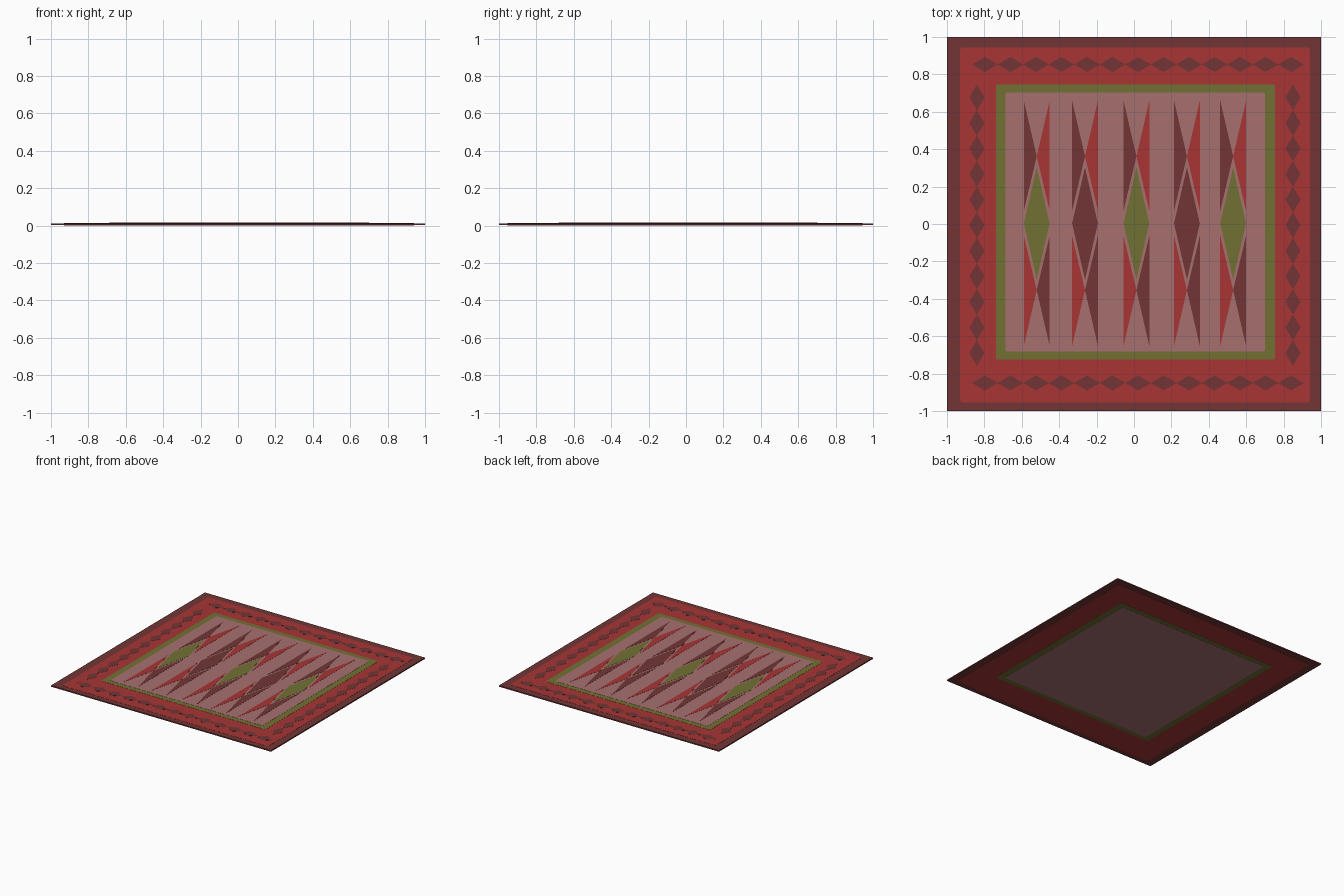
import bpy, bmesh, math

if "Cube" in bpy.data.objects:
    bpy.data.objects.remove(bpy.data.objects["Cube"])

def material(name, rgb):
    m = bpy.data.materials.new(name)
    m.diffuse_color = (*rgb, 1.0)
    m.use_nodes = True
    m.node_tree.nodes["Principled BSDF"].inputs["Base Color"].default_value = m.diffuse_color
    return m

MAROON = material("maroon", (0.171, 0.0356, 0.0356))
RED = material("red", (0.392, 0.0356, 0.0356))
GREEN = material("olive green", (0.165, 0.165, 0.0343))
PINK = material("dusty pink", (0.386, 0.162, 0.162))

def prisms(name, outlines, z0, z1, mat):
    """One flat-faced object made of upright prisms, one per outline."""
    bm = bmesh.new()
    for pts in outlines:
        lo = [bm.verts.new((x, y, z0)) for x, y in pts]
        hi = [bm.verts.new((x, y, z1)) for x, y in pts]
        bm.faces.new(lo)
        bm.faces.new(hi)
        n = len(pts)
        for i in range(n):
            j = (i + 1) % n
            bm.faces.new((lo[i], lo[j], hi[j], hi[i]))
    bmesh.ops.recalc_face_normals(bm, faces=bm.faces)
    me = bpy.data.meshes.new(name)
    bm.to_mesh(me)
    bm.free()
    me.materials.append(mat)
    ob = bpy.data.objects.new(name, me)
    bpy.context.collection.objects.link(ob)
    return ob

def rounded_rect(x0, x1, y0, y1, r):
    pts = []
    for k, (cx, cy) in enumerate([(x1 - r, y1 - r), (x0 + r, y1 - r),
                                  (x0 + r, y0 + r), (x1 - r, y0 + r)]):
        for s in range(4):
            a = math.radians(90 * k + 30 * s)
            pts.append((cx + r * math.cos(a), cy + r * math.sin(a)))
    return pts

def diamond(x, y, w, h):
    return [(x + w, y), (x, y + h), (x - w, y), (x, y - h)]

# Rug body: nested slabs, each showing on the top and the underside
prisms("outer_border", [[(-1, -1), (1, -1), (1, 1), (-1, 1)]], 0.003, 0.013, MAROON)
prisms("red_band", [rounded_rect(-0.93, 0.94, -0.955, 0.944, 0.015)], 0.002, 0.014, RED)
prisms("green_band", [rounded_rect(-0.738, 0.754, -0.724, 0.746, 0.008)], 0.001, 0.015, GREEN)
prisms("centre_field", [rounded_rect(-0.687, 0.70, -0.682, 0.703, 0.01)], 0.0, 0.016, PINK)

# Chains of diamonds on the red band
chain = []
for y in (0.853, -0.85):
    chain += [diamond(-0.797 + 0.1364 * i, y, 0.07, 0.04) for i in range(13)]
for x in (-0.84, 0.85):
    chain += [diamond(x, 0.677 - 0.1367 * i, 0.04, 0.07) for i in range(11)]
prisms("border_diamonds", chain, 0.0135, 0.015, MAROON)

# Centre columns: a diamond between two pairs of facing triangles
W = 0.069
dark, red, green = [], [], []
for i, cx in enumerate((-0.52, -0.262, 0.013, 0.283, 0.53)):
    (dark if i % 2 else green).append(diamond(cx, 0.003, W, 0.30))
    for sy, oy in ((1, 0.0), (-1, 0.008)):
        for sx in (-1, 1):
            tri = [(cx + sx * W, sy * 0.66 + oy), (cx + sx * W, sy * 0.07 + oy),
                   (cx, sy * 0.362 + oy)]
            (red if sx * sy > 0 else dark).append(tri)
prisms("maroon_motifs", dark, 0.0155, 0.017, MAROON)
prisms("red_motifs", red, 0.0155, 0.017, RED)
prisms("green_motifs", green, 0.0155, 0.017, GREEN)
